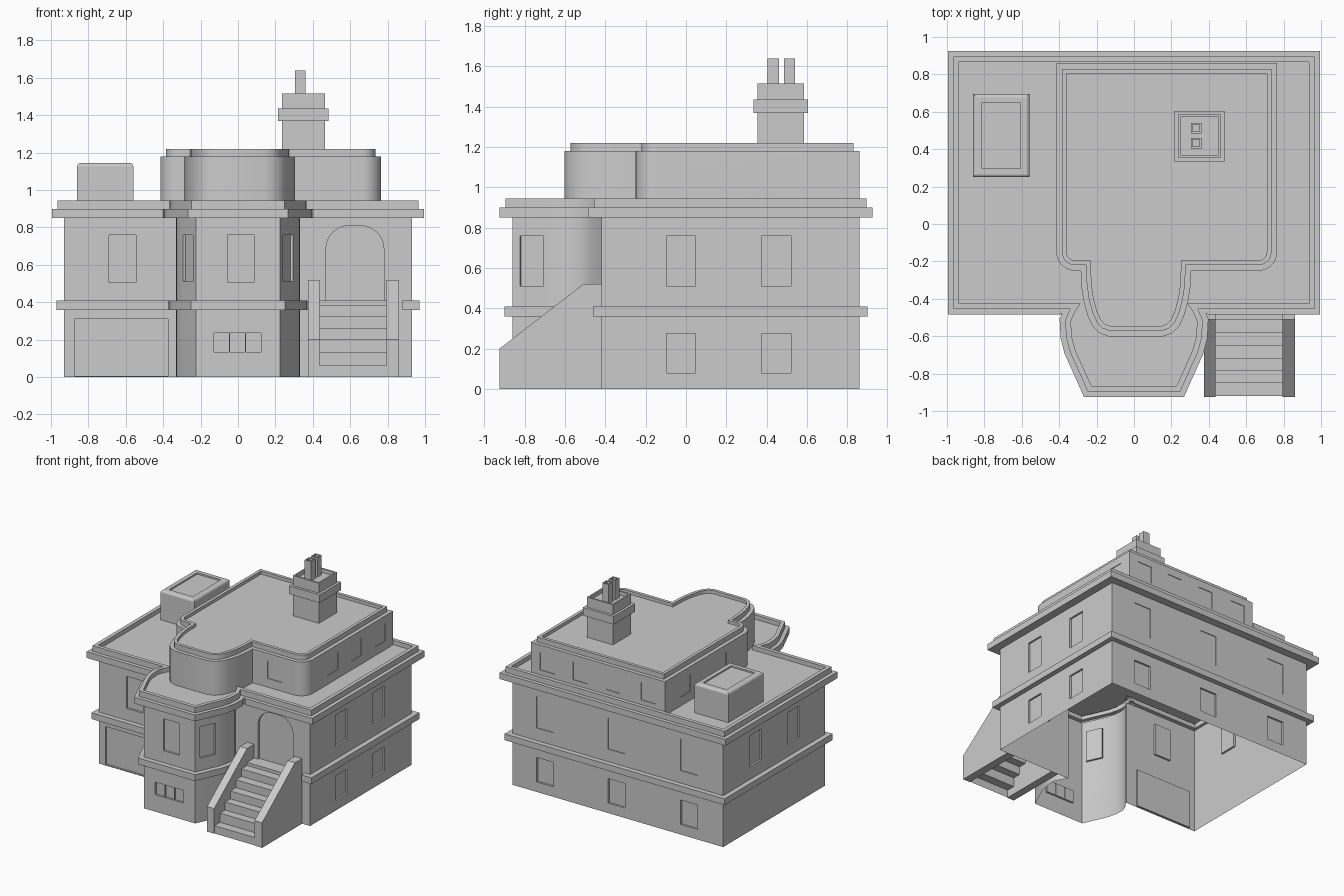
import bpy, bmesh
from math import cos, sin, radians
from mathutils import Vector

if "Cube" in bpy.data.objects:
    bpy.data.objects.remove(bpy.data.objects["Cube"])


def finish(bm, name, smooth=False, recalc=True):
    bmesh.ops.remove_doubles(bm, verts=bm.verts, dist=0.0005)
    if recalc:
        bmesh.ops.recalc_face_normals(bm, faces=bm.faces)
    me = bpy.data.meshes.new(name)
    bm.to_mesh(me)
    bm.free()
    ob = bpy.data.objects.new(name, me)
    bpy.context.collection.objects.link(ob)
    if smooth:
        bpy.ops.object.select_all(action='DESELECT')
        ob.select_set(True)
        bpy.context.view_layer.objects.active = ob
        bpy.ops.object.shade_smooth_by_angle(angle=radians(32))
    return ob


def sweep(name, outline, profile, closed=True, cap=False):
    """Sweep an (outward offset, z) profile round a counter-clockwise outline."""
    bm = bmesh.new()
    pts = [Vector(p) for p in outline]
    n = len(pts)
    rings = []
    for i, p in enumerate(pts):
        a = (p - pts[i - 1]).normalized()
        b = (pts[(i + 1) % n] - p).normalized()
        na, nb = Vector((a.y, -a.x)), Vector((b.y, -b.x))
        m = (na + nb) / (1 + na.dot(nb))
        rings.append([bm.verts.new((p.x + m.x * o, p.y + m.y * o, z)) for o, z in profile])
    for i in range(n if closed else n - 1):
        r, s = rings[i], rings[(i + 1) % n]
        for k in range(len(profile) - 1):
            bm.faces.new((r[k], s[k], s[k + 1], r[k + 1]))
    if cap:
        bm.faces.new([r[-1] for r in rings])
    if not closed:
        bm.faces.new(rings[0])
        bm.faces.new(rings[-1][::-1])
    return finish(bm, name, True, not closed)


def walls(name, outline, z0, z1, openings):
    """Vertical wall panels; an opening is (x, y, width, bottom, top, corner radius, depth)."""
    bm = bmesh.new()
    pts = [Vector(p) for p in outline]
    for i, p in enumerate(pts):
        q = pts[(i + 1) % len(pts)]
        d = (q - p).normalized()
        length = (q - p).length
        nrm = Vector((d.y, -d.x))

        def vert(u, z, depth=0.0):
            c = p + d * u - nrm * depth
            return bm.verts.new((c.x, c.y, z))

        outer = [vert(0, z0), vert(length, z0), vert(length, z1), vert(0, z1)]
        loops = [outer]
        for x, y, w, b, t, r, depth in openings:
            rel = Vector((x, y)) - p
            u = rel.dot(d)
            if abs(rel.dot(nrm)) > 0.01 or not 0 < u < length:
                continue
            h = w / 2
            shape = [(u - h, b), (u + h, b)]
            if r:
                shape += [(u + h - r + r * cos(radians(k * 15)), t - r + r * sin(radians(k * 15))) for k in range(7)]
                shape += [(u - h + r - r * sin(radians(k * 15)), t - r + r * cos(radians(k * 15))) for k in range(7)]
            else:
                shape += [(u + h, t), (u - h, t)]
            front = [vert(*s) for s in shape]
            back = [vert(*s, depth) for s in shape]
            bm.faces.new(back)
            for k in range(len(shape)):
                j = (k + 1) % len(shape)
                bm.faces.new((front[j], front[k], back[k], back[j]))
            loops.append(front)
        if len(loops) == 1:
            bm.faces.new(outer)
            continue
        edges = []
        for lp in loops:
            for k in range(len(lp)):
                e = bm.edges.get((lp[k - 1], lp[k])) or bm.edges.new((lp[k - 1], lp[k]))
                edges.append(e)
        res = bmesh.ops.triangle_fill(bm, use_beauty=True, edges=edges, normal=(nrm.x, nrm.y, 0))
        n3 = Vector((nrm.x, nrm.y, 0))
        for f in res['geom']:
            if isinstance(f, bmesh.types.BMFace):
                f.normal_update()
                if f.normal.dot(n3) < 0:
                    f.normal_flip()
    return finish(bm, name, True, False)


def box(name, x0, x1, y0, y1, z0, z1, inset=0, sink=0, bevel=0):
    bm = bmesh.new()
    for v in bmesh.ops.create_cube(bm, size=1)['verts']:
        v.co = (x1 if v.co.x > 0 else x0, y1 if v.co.y > 0 else y0, z1 if v.co.z > 0 else z0)
    if bevel:
        top = [e for e in bm.edges if all(v.co.z > z1 - 1e-4 for v in e.verts)]
        bmesh.ops.bevel(bm, geom=top, offset=bevel, segments=3, profile=0.5, affect='EDGES')
    if inset:
        bm.normal_update()
        face = max(bm.faces, key=lambda f: f.calc_center_median().z)
        bmesh.ops.inset_region(bm, faces=[face], thickness=inset)
        # sunken centre with upright sides
        down = bmesh.ops.extrude_discrete_faces(bm, faces=[face])['faces'][0]
        rim = list(down.verts)
        bmesh.ops.translate(bm, verts=rim, vec=(0, 0, -sink))
    return finish(bm, name)


def mirror(pts, cx=0.0):
    return pts + [(2 * cx - x, y) for x, y in reversed(pts)]


def arc(cx, cy, r, a0, a1, n=8):
    return [(cx + r * cos(radians(a0 + (a1 - a0) * k / n)), cy + r * sin(radians(a0 + (a1 - a0) * k / n)))
            for k in range(n + 1)]


# main storeys: footprint with a front bay
bay = mirror([(-.275, -.42), (-.31, -.47), (-.332, -.52), (-.328, -.6), (-.31, -.67), (-.225, -.86)])
footprint = [(.88, -.42), (.93, -.42), (.93, .86), (-.93, .86), (-.93, -.42)] + bay
D = .015
openings = [(-.6175, -.42, .145, .505, .76, 0, D), (-.625, -.42, .5, .006, .31, 0, D),
            (.625, -.42, .31, .408, .81, .125, .02), (.015, -.86, .14, .505, .76, 0, D)]
openings += [(x, -.86, .08, .135, .235, 0, D) for x in (-.088, -.003, .082)]
openings += [(s * .2675, -.765, .13, .51, .76, 0, D) for s in (-1, 1)]
for y in (-.025, .447):
    openings += [(.93, y, .145, .51, .76, 0, D), (.93, y, .145, .08, .275, 0, D), (-.93, y, .145, .51, .76, 0, D)]
for x in (-.63, .01, .64):
    openings += [(x, .86, .15, .08, .275, 0, D), (x, .86, .15, .51, .76, 0, .006)]
walls("house_walls", footprint, 0, .85, openings)

# belt course, open at the stair, and the main cornice with flat roof
sweep("belt_course", footprint, [(0, .36), (.04, .36), (.04, .41), (0, .41)], closed=False)
sweep("main_cornice_roof", footprint,
      [(0, .85), (.065, .85), (.065, .9), (.035, .9), (.035, .945), (.005, .945), (.005, .91)], cap=True)

# upper storey with rounded front corners and a rounded bow
bow = mirror([(-.285, -.25), (-.282, -.33), (-.27, -.41), (-.248, -.49), (-.222, -.545),
              (-.185, -.583), (-.13, -.603)], .01)
upper = arc(.665, -.15, .1, -90, 0) + [(.765, .86), (-.415, .86)] + arc(-.315, -.15, .1, 180, 270) + bow
small = [(x, .86, .13, .98, 1.12, 0, .005) for x in (-.27, .04, .33, .62)]
small += [(.765, y, .13, .98, 1.12, 0, .005) for y in (.1, .4, .7)]
small += [(-.415, y, .13, .98, 1.12, 0, .005) for y in (.15, .6)]
small += [(.5, -.25, .13, .98, 1.12, 0, .005)]
walls("upper_walls", upper, .91, 1.18, small)
sweep("upper_coping_roof", upper, [(0, 1.18), (-.03, 1.18), (-.03, 1.22), (-.055, 1.22), (-.055, 1.195)], cap=True)

# roof box and chimney
box("roof_box", -.86, -.56, .25, .695, .91, 1.145, .04, .012, .018)
box("chimney_shaft", .235, .465, .355, .585, 1.19, 1.37)
box("chimney_collar", .215, .485, .335, .605, 1.37, 1.435)
box("chimney_top", .235, .465, .355, .585, 1.435, 1.515, .018, .03)
for i, y in enumerate((.405, .485)):
    box("chimney_pot_%d" % (i + 1), .305, .36, y, y + .055, 1.48, 1.64, .012, .1)

# stair: stepped surface between two sloping side walls
bm = bmesh.new()
ys = [-.92, -.85, -.785, -.72, -.65, -.58, -.51, -.42]
zs = [0, .062, .135, .2, .262, .325, .385, .41]
line = []
for k in range(7):
    line += [(ys[k], zs[k]), (ys[k], zs[k + 1])]
line.append((ys[-1], zs[-1]))
rows = [[bm.verts.new((x, y, z)) for x in (.435, .797)] for y, z in line]
for a, b in zip(rows, rows[1:]):
    bm.faces.new((a[0], a[1], b[1], b[0]))
finish(bm, "stair_steps", recalc=False)
for name, x0, x1 in (("stair_wall_left", .375, .437), ("stair_wall_right", .795, .86)):
    bm = bmesh.new()
    f = bm.faces.new([bm.verts.new((x0, y, z)) for y, z in
                      ((-.925, 0), (-.925, .2), (-.51, .52), (-.42, .52), (-.42, 0))])
    ext = bmesh.ops.extrude_face_region(bm, geom=[f], use_keep_orig=True)['geom']
    bmesh.ops.translate(bm, vec=(x1 - x0, 0, 0), verts=[v for v in ext if isinstance(v, bmesh.types.BMVert)])
    finish(bm, name)
